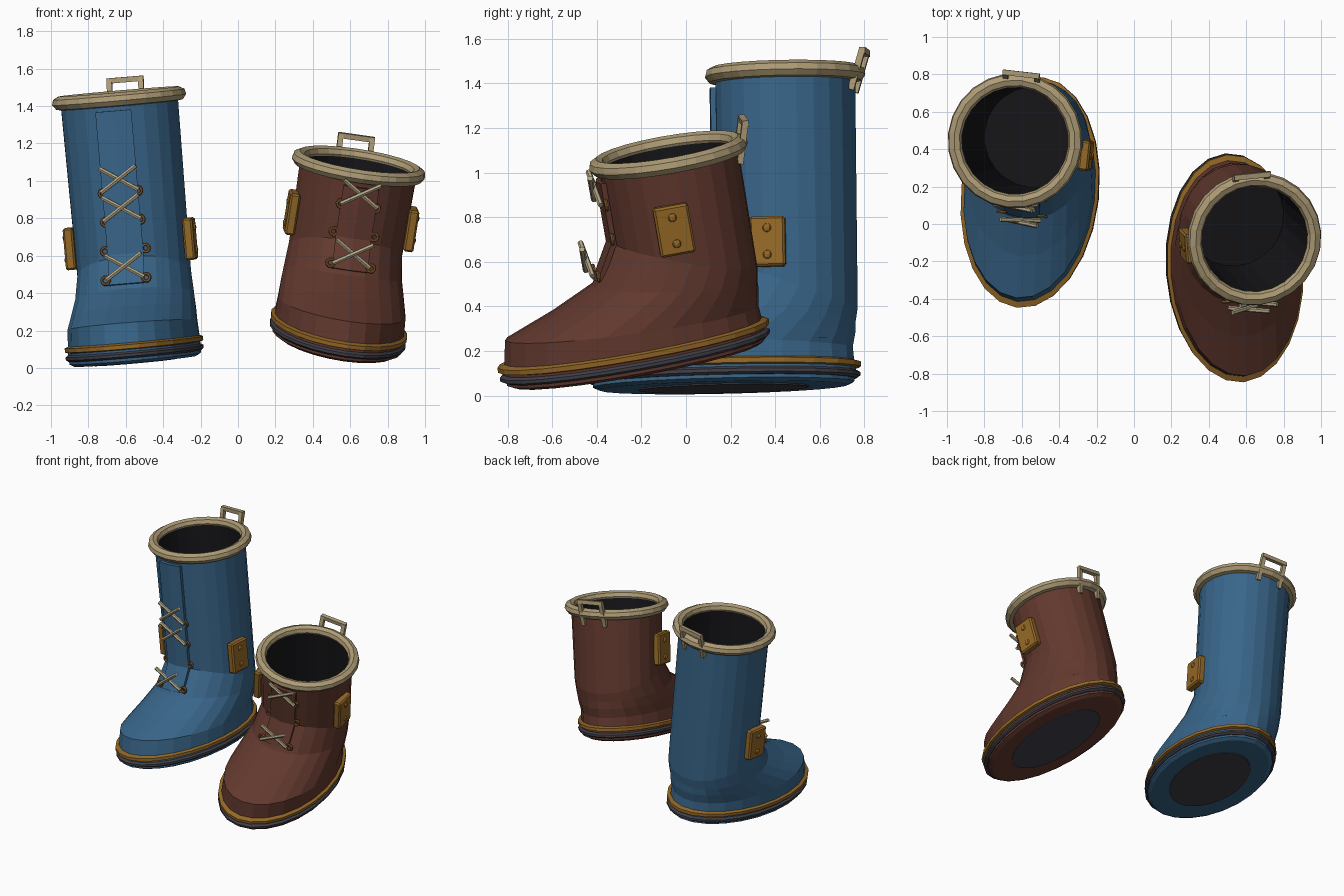
import bpy, bmesh
from math import sin, cos, pi, radians
from mathutils import Vector, Matrix, Euler

if "Cube" in bpy.data.objects:
    bpy.data.objects.remove(bpy.data.objects["Cube"])

SEG = 24


def material(name, rgb):
    m = bpy.data.materials.new(name)
    m.diffuse_color = (*rgb, 1)
    m.use_nodes = True
    m.node_tree.nodes["Principled BSDF"].inputs["Base Color"].default_value = m.diffuse_color
    return m


BLUE = material("blue_leather", (0.04, 0.13, 0.25))
BROWN = material("brown_leather", (0.12, 0.04, 0.027))
CREAM = material("cream_trim", (0.42, 0.33, 0.18))
LACE = material("lace", (0.46, 0.39, 0.24))
GOLD = material("tan_plate", (0.30, 0.14, 0.02))
EYELET = material("eyelet", (0.22, 0.10, 0.03))
RUBBER = material("rubber", (0.05, 0.05, 0.065))
DARK = material("lining", (0.008, 0.008, 0.01))


def finish(name, bm, mat, M):
    bmesh.ops.recalc_face_normals(bm, faces=bm.faces[:])
    me = bpy.data.meshes.new(name)
    bm.to_mesh(me)
    bm.free()
    me.materials.append(mat)
    ob = bpy.data.objects.new(name, me)
    bpy.context.collection.objects.link(ob)
    ob.matrix_world = M
    return ob


def grid(bm, rows, loop_rows=False, loop_cols=True, caps=""):
    """Skin between rows of points."""
    v = [[bm.verts.new(p) for p in row] for row in rows]
    n, k = len(v), len(v[0])
    for i in range(n if loop_rows else n - 1):
        a, b = v[i], v[(i + 1) % n]
        for j in range(k if loop_cols else k - 1):
            bm.faces.new((a[j], a[(j + 1) % k], b[(j + 1) % k], b[j]))
    if "b" in caps:
        bm.faces.new(v[0])
    if "t" in caps:
        bm.faces.new(v[-1])


def oval(cy, rx, ry, z, tilt=0):
    """Oval ring; tilt lifts the front and lowers the back."""
    return [(rx * cos(a), cy + ry * sin(a), z - tilt * sin(a))
            for a in (2 * pi * i / SEG for i in range(SEG))]


def loft(name, rings, mat, M, caps="", closed=False):
    bm = bmesh.new()
    grid(bm, [oval(*r) for r in rings], loop_rows=closed, caps=caps)
    return finish(name, bm, mat, M)


def bar(bm, p, q, r, sides=6):
    p, q = Vector(p), Vector(q)
    rot = (q - p).to_track_quat('Z', 'Y').to_matrix().to_4x4()
    spin = Matrix.Rotation(pi / sides, 4, 'Z')
    bmesh.ops.create_cone(bm, cap_ends=True, segments=sides, radius1=r, radius2=r,
                          depth=(q - p).length,
                          matrix=Matrix.Translation((p + q) / 2) @ rot @ spin)


def ring(bm, c, R, r):
    """Small upright torus facing the front."""
    grid(bm, [[(c[0] + (R + r * cos(b)) * cos(a), c[1] + r * sin(b),
                c[2] + (R + r * cos(b)) * sin(a))
               for b in (2 * pi * j / 6 for j in range(6))]
              for a in (2 * pi * i / 10 for i in range(10))], loop_rows=True)


def boot(tag, leather, H, rows, loc, angles):
    M = Matrix.Translation(loc) @ Euler([radians(a) for a in angles]).to_matrix().to_4x4()
    CY = 0.30  # shaft centre, behind the middle of the sole

    # sole layers
    loft(tag + "_sole_pad", [(0, .225, .385, 0), (0, .225, .385, .02)], RUBBER, M, "bt")
    loft(tag + "_tread", [(0, .325, .56, .006), (0, .35, .59, .02), (0, .35, .59, .045)],
         leather, M, "bt")
    loft(tag + "_outsole", [(0, .355, .60, .035), (0, .367, .617, .045),
                            (0, .367, .617, .06), (0, .352, .60, .07)], RUBBER, M, "bt")
    loft(tag + "_midsole", [(0, .352, .597, .06), (0, .352, .597, .10)], leather, M, "bt")
    loft(tag + "_welt", [(0, .35, .59, .08), (0, .368, .62, .086),
                         (0, .368, .62, .108), (0, .345, .585, .118)],
         GOLD, M, closed=True)

    # foot and shaft
    loft(tag + "_upper", [(0, .352, .592, .09), (.01, .345, .575, .20, .025),
                          (.13, .333, .468, .275, .035), (.23, .32, .37, .345, .055),
                          (CY, .306, .31, .46, .11), (CY, .316, .316, H - .01)],
         leather, M)
    loft(tag + "_lining", [(CY, .27, .27, .2), (CY, .292, .292, H)], DARK, M, "b")

    # rolled collar
    loft(tag + "_collar", [(CY, .305, .305, H - .04), (CY, .342, .342, H - .034),
                           (CY, .362, .362, H - .008), (CY, .355, .355, H + .02),
                           (CY, .325, .325, H + .036), (CY, .297, .297, H + .026),
                           (CY, .286, .286, H)], CREAM, M, closed=True)

    # tongue panel
    bm = bmesh.new()
    grid(bm, [[(x, y + abs(x) * .15, z) for x in (-.095, 0, .095)]
              for y, z in ((-.12, .42), (-.03, .58), (-.03, H - .06))], loop_cols=False)
    tongue = finish(tag + "_tongue", bm, leather, M)
    s = tongue.modifiers.new("thickness", 'SOLIDIFY')
    s.thickness, s.offset = .025, 0

    # eyelets and crossed laces
    eyes, laces = bmesh.new(), bmesh.new()
    for i in range(rows):
        z = .45 + .155 * i
        y = -.14 if i == 0 else -.05
        w = .11 if i < 2 else .095
        for sx in (-1, 1):
            ring(eyes, (sx * w, y + .03, z), .02, .009)
            if i != 1:
                bar(laces, (-sx * .1, y - .006 * sx, z + .005),
                    (sx * .1, y - .006 * sx - .015, z + .135), .013)
    finish(tag + "_eyelets", eyes, EYELET, M)
    finish(tag + "_laces", laces, LACE, M)

    # side plates with rivets
    for side, sx in (("left", -1), ("right", 1)):
        bm = bmesh.new()
        bmesh.ops.create_cube(bm, size=1, matrix=Matrix.Translation((sx * .322, .245, .63))
                              @ Matrix.Diagonal((.055, .16, .225, 1)))
        plate = finish(f"{tag}_plate_{side}", bm, GOLD, M)
        b = plate.modifiers.new("edge", 'BEVEL')
        b.width, b.segments = .01, 1
        bm = bmesh.new()
        for dz in (-.06, .06):
            bmesh.ops.create_uvsphere(bm, u_segments=8, v_segments=6, radius=.02,
                                      matrix=Matrix.Translation((sx * .349, .245, .63 + dz))
                                      @ Matrix.Diagonal((.6, 1, 1, 1)))
        finish(f"{tag}_rivets_{side}", bm, GOLD, M)

    # pull loop at the back
    bm = bmesh.new()
    for x in (-.085, .085):
        bar(bm, (x, CY + .305, H - .085), (x, CY + .36, H + .095), .02, 4)
    bar(bm, (-.099, CY + .36, H + .09), (.099, CY + .36, H + .09), .02, 4)
    finish(tag + "_pull_loop", bm, CREAM, M)


boot("tall_boot", BLUE, 1.41, 4, (-.548, .17, .03), (1.5, -4.8, -6.5))
boot("short_boot", BROWN, .92, 3, (.525, -.22, .13), (10.5, 8, 5.7))
